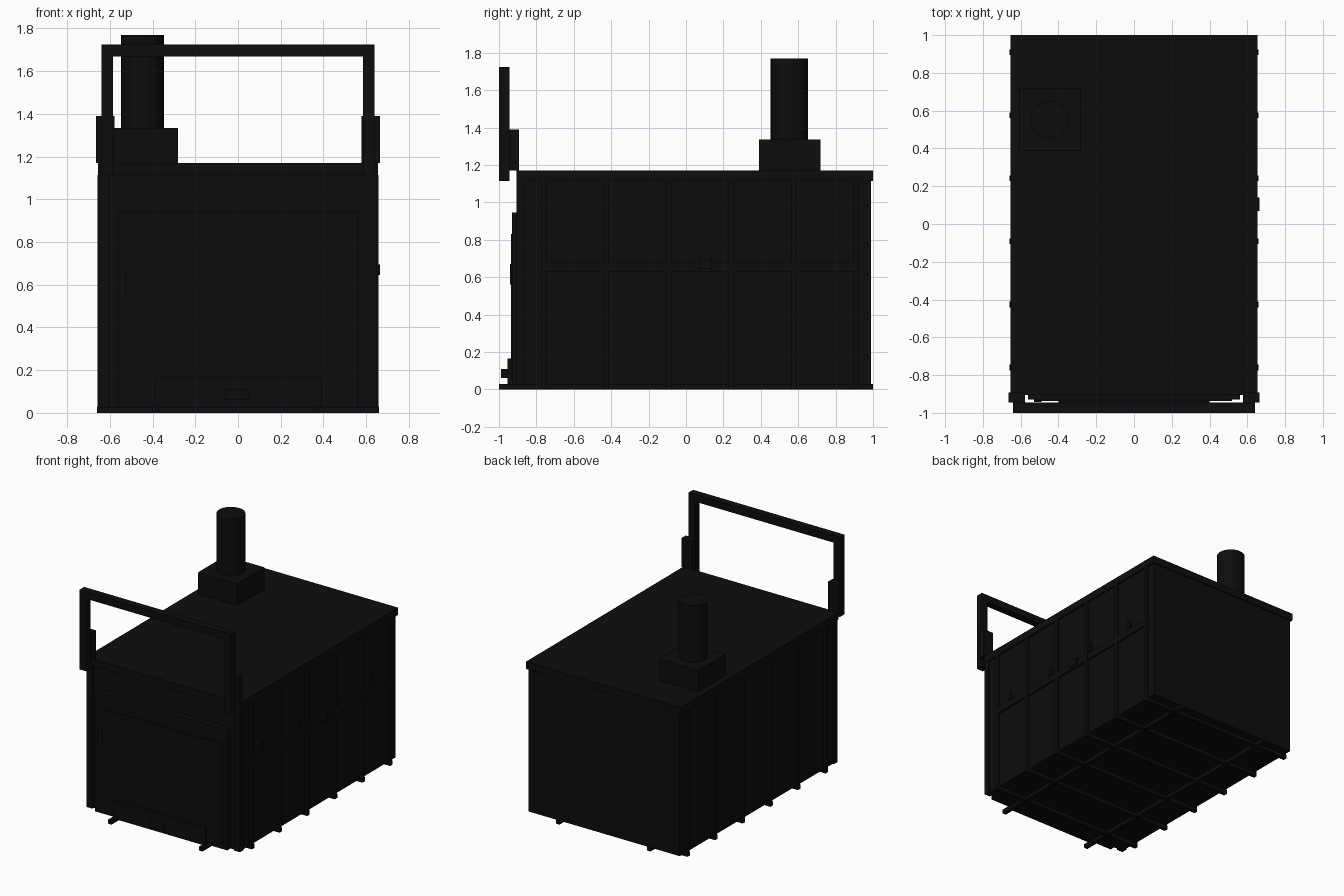
import bpy
import bmesh

old = bpy.data.objects.get("Cube")
if old:
    bpy.data.objects.remove(old, do_unlink=True)

# Single near-black paint
black = bpy.data.materials.new("matte black")
black.use_nodes = True
colour = (0.004, 0.004, 0.004, 1)
black.diffuse_color = colour
black.node_tree.nodes["Principled BSDF"].inputs["Base Color"].default_value = colour


def add_object(name, bm):
    mesh = bpy.data.meshes.new(name)
    bm.to_mesh(mesh)
    bm.free()
    mesh.materials.append(black)
    obj = bpy.data.objects.new(name, mesh)
    bpy.context.collection.objects.link(obj)
    return obj


def box(name, xs, ys, zs):
    """Box from its extents on each axis."""
    bm = bmesh.new()
    bmesh.ops.create_cube(bm, size=1)
    for v in bm.verts:
        for axis, (low, high) in enumerate((xs, ys, zs)):
            v.co[axis] = low if v.co[axis] < 0 else high
    return add_object(name, bm)


def pair(name, xs, ys, zs):
    """The same box on both sides."""
    box("left_" + name, xs, ys, zs)
    box("right_" + name, (-xs[1], -xs[0]), ys, zs)


def cylinder(name, centre, radius, bottom, top, sides=32):
    bm = bmesh.new()
    bmesh.ops.create_cone(bm, cap_ends=True, segments=sides, radius1=radius,
                          radius2=radius, depth=top - bottom)
    bmesh.ops.translate(bm, verts=bm.verts,
                        vec=(centre[0], centre[1], (top + bottom) / 2))
    for f in bm.faces:
        f.smooth = abs(f.normal.z) < 0.5
    return add_object(name, bm)


# Main shell and roof
box("body", (-0.64, 0.64), (-0.89, 0.99), (0.025, 1.13))
box("roof", (-0.655, 0.655), (-0.905, 1), (1.115, 1.17))

# Base frame: long skids and cross joists
pair("skid", (0.37, 0.4), (-1, 1), (0, 0.03))
rib_positions = [-0.76 + 0.334 * i for i in range(6)]
for i, y in enumerate(rib_positions):
    box(f"joist_{i}", (-0.66, 0.66), (y - 0.015, y + 0.015), (0, 0.03))
    pair(f"wall_rib_{i}", (0.63, 0.657), (y - 0.015, y + 0.015), (0.025, 1.115))

# Corner posts beside the front door
pair("front_post", (0.6, 0.65), (-0.905, -0.86), (0.025, 1.115))

# Rail, latch and hooks on the left wall
box("side_rail", (0.63, 0.655), (-0.76, 0.91), (0.63, 0.68))
box("side_latch", (0.63, 0.665), (0.07, 0.14), (0.645, 0.695))
for i, y in enumerate((-0.62, -0.17, 0.28, 0.71)):
    box(f"hook_plate_{i}", (0.63, 0.648), (y - 0.025, y + 0.025), (0.7, 0.72))
    box(f"hook_stem_{i}", (0.63, 0.648), (y - 0.01, y + 0.01), (0.72, 0.77))

# Front door with lower hatch and handles
box("door_frame", (-0.56, 0.56), (-0.93, -0.88), (0.025, 0.945))
box("door_panel", (-0.52, 0.52), (-0.936, -0.92), (0.06, 0.83))
box("door_latch", (-0.53, -0.49), (-0.942, -0.92), (0.56, 0.67))
box("lower_hatch", (-0.39, 0.39), (-0.955, -0.92), (0.025, 0.165))
box("hatch_handle", (-0.06, 0.055), (-0.99, -0.95), (0.06, 0.11))

# Lifting frame above the door
pair("frame_leg", (0.585, 0.64), (-1, -0.945), (1.115, 1.725))
box("frame_beam", (-0.585, 0.585), (-1, -0.945), (1.67, 1.725))
pair("frame_bracket", (0.578, 0.665), (-0.945, -0.893), (1.17, 1.39))

# Chimney
box("chimney_base", (-0.61, -0.28), (0.39, 0.72), (1.16, 1.335))
cylinder("chimney_pipe", (-0.447, 0.553), 0.1, 1.33, 1.77)
